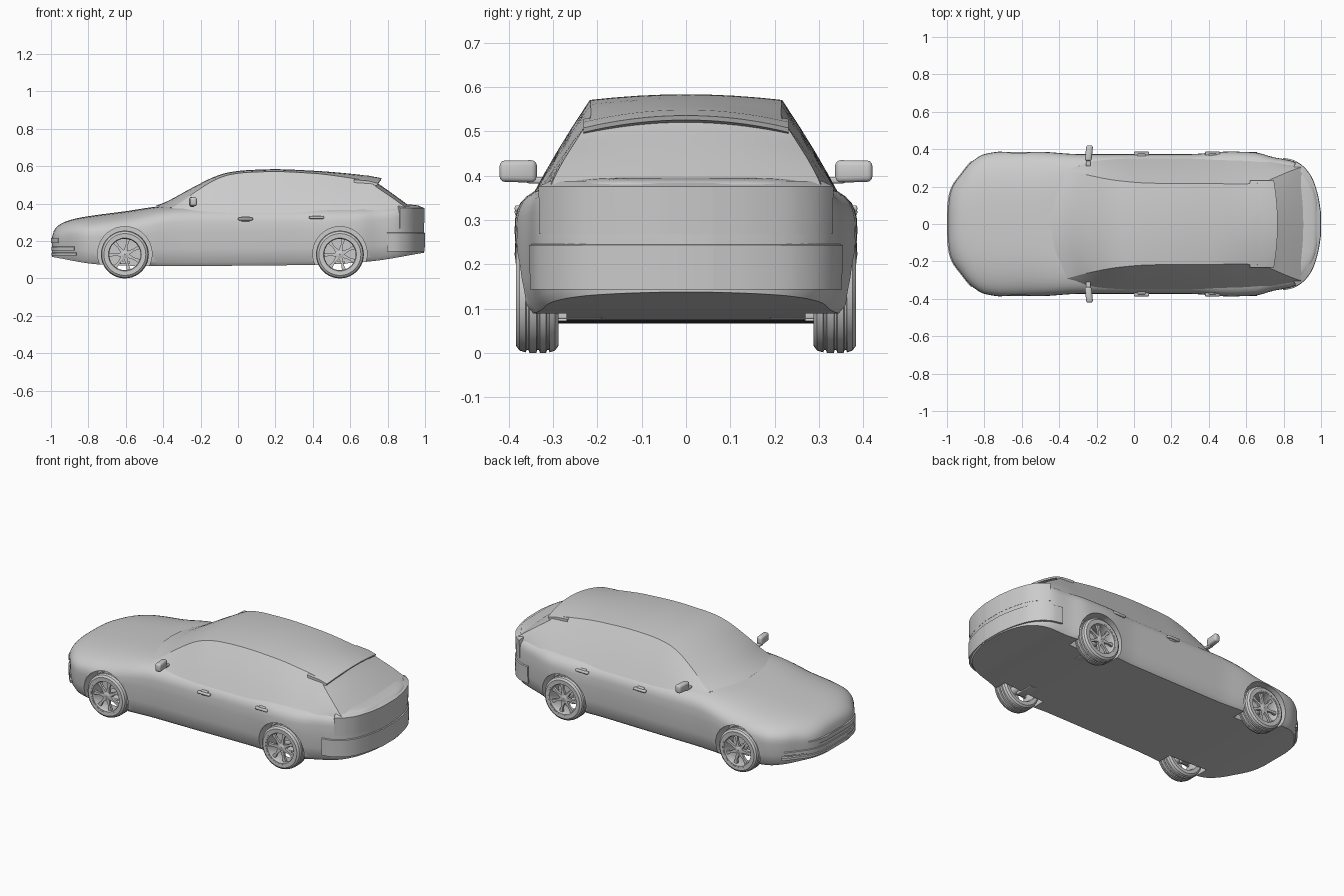
import bpy, bmesh, math
from mathutils import Matrix, Vector

cube = bpy.data.objects.get("Cube")
if cube:
    bpy.data.objects.remove(cube)

paint = bpy.data.materials.new("plain_grey")
paint.use_nodes = True
paint.diffuse_color = (0.6, 0.6, 0.6, 1)
paint.node_tree.nodes["Principled BSDF"].inputs["Base Color"].default_value = (0.6, 0.6, 0.6, 1)


def curve(keys):
    """Smooth monotone interpolation through (position, value) keys."""
    xs, ys = zip(*keys)
    d = [(ys[i + 1] - ys[i]) / (xs[i + 1] - xs[i]) for i in range(len(xs) - 1)]
    m = [d[0]] + [2 * a * b / (a + b) if a * b > 0 else 0 for a, b in zip(d, d[1:])] + [d[-1]]

    def f(x):
        x = min(max(x, xs[0]), xs[-1])
        i = max(k for k in range(len(d)) if xs[k] <= x)
        h = xs[i + 1] - xs[i]
        t = (x - xs[i]) / h
        a = ys[i] + t * t * (3 - 2 * t) * (ys[i + 1] - ys[i])
        return a + h * t * (1 - t) * ((1 - t) * m[i] - t * m[i + 1])
    return f


def finish(name, bm, angle=35):
    bmesh.ops.recalc_face_normals(bm, faces=bm.faces[:])
    mesh = bpy.data.meshes.new(name)
    bm.to_mesh(mesh)
    bm.free()
    ob = bpy.data.objects.new(name, mesh)
    bpy.context.collection.objects.link(ob)
    mesh.materials.append(paint)
    smooth(ob, angle)
    return ob


def smooth(ob, angle=35):
    bpy.ops.object.select_all(action='DESELECT')
    ob.select_set(True)
    bpy.context.view_layer.objects.active = ob
    bpy.ops.object.shade_smooth_by_angle(angle=math.radians(angle))


def loft(name, rings, cyclic=False, angle=35):
    """Skin a list of closed rings; cap the ends unless cyclic."""
    bm = bmesh.new()
    vs = [[bm.verts.new(p) for p in r] for r in rings]
    pairs = list(zip(vs, vs[1:])) + ([(vs[-1], vs[0])] if cyclic else [])
    for a, b in pairs:
        for i in range(len(a)):
            j = (i + 1) % len(a)
            bm.faces.new((a[i], a[j], b[j], b[i]))
    if not cyclic:
        bm.faces.new(vs[0])
        bm.faces.new(vs[-1])
    return finish(name, bm, angle)


def boxes(name, specs, bevel=0.0, shape=None):
    """One object from boxes given as (matrix, size)."""
    bm = bmesh.new()
    for mat, size in specs:
        bmesh.ops.create_cube(bm, size=1, matrix=mat @ Matrix.Diagonal((*size, 1)))
    if shape:
        for v in bm.verts:
            shape(v.co)
    if bevel:
        bmesh.ops.bevel(bm, geom=bm.edges[:], offset=bevel, segments=3, profile=0.5, affect='EDGES')
    return finish(name, bm)


def lathe(name, profile, x, y, z, n=40):
    """Spin a closed (y, radius) profile about a wheel axle."""
    rings = []
    for k in range(n):
        a = math.tau * k / n
        rings.append([(x + r * math.cos(a), y + o, z + r * math.sin(a)) for o, r in profile])
    return loft(name, rings, cyclic=True)


def both(half):
    """Mirror a half section that runs from bottom centre to top centre."""
    return half + [(x, -y, z) for x, y, z in half[-2:0:-1]]


# Body outline curves along the length
width = curve([(-1, .10), (-.99, .16), (-.97, .21), (-.93, .265), (-.87, .335), (-.8, .375),
               (-.7, .388), (-.5, .386), (-.3, .374), (.3, .374), (.52, .388), (.65, .383),
               (.75, .357), (.85, .338), (.9, .31), (.95, .25), (.985, .15), (1, .06)])
floor = curve([(-1, .115), (-.75, .075), (-.5, .066), (.4, .072), (.7, .09), (1, .137)])
deck = curve([(-1, .22), (-.99, .255), (-.97, .28), (-.93, .303), (-.85, .325), (-.6, .36),
              (-.42, .386), (-.3, .395), (.8, .395), (.9, .396), (.97, .39), (1, .37)])
power = curve([(-1, 2.6), (-.6, 2.8), (-.3, 4), (.6, 4), (.9, 6), (1, 7)])

# Lower body
rings = []
steps = 70
for i in range(steps + 1):
    x = -math.cos(math.pi * i / steps)
    w, zb, zt, n = width(x), floor(x), deck(x), power(x)
    zm = min(.25, zb + .55 * (zt - zb))
    half = [(0, zb), (.5 * w, zb), (.92 * w, zb), (.965 * w, zb + .02), (.99 * w, (zb + zm) / 2)]
    for k in range(13):
        a = math.pi / 2 * k / 12
        half.append((w * max(math.cos(a), 0) ** (2 / n), zm + (zt - zm) * math.sin(a) ** (2 / n)))
    half[-1] = (0, zt)
    rings.append(both([(x * .994, y, z) for y, z in half]))
body = loft("lower_body", rings)

# Wheel arches cut into the body
axles = {"front": -.605, "rear": .545}
for ax in axles.values():
    for s in (-1, 1):
        bm = bmesh.new()
        bmesh.ops.create_cone(bm, cap_ends=True, segments=48, radius1=.145, radius2=.145, depth=.2,
                              matrix=Matrix.Translation((ax, s * .37, .132)) @ Matrix.Rotation(math.pi / 2, 4, 'X'))
        cutter = finish("arch_cutter", bm)
        cutter.hide_render = True
        mod = body.modifiers.new("arch", 'BOOLEAN')
        mod.operation, mod.solver, mod.object = 'DIFFERENCE', 'EXACT', cutter
        bpy.context.view_layer.objects.active = body
        bpy.ops.object.modifier_apply(modifier=mod.name)
        bpy.data.objects.remove(cutter)
smooth(body, 35)

# Cabin: windscreen, roof, side glass and tailgate glass
roof = curve([(-.44, .388), (-.39, .407), (-.25, .482), (-.12, .546), (-.05, .567), (.05, .579),
              (.2, .584), (.4, .576), (.6, .56), (.7, .546), (.735, .518), (.82, .458), (.92, .385)])
rail = curve([(-.44, .29), (-.25, .255), (-.08, .23), (.1, .218), (.6, .215), (.7, .222),
              (.735, .24), (.9, .30), (.92, .305)])
base = curve([(-.44, .31), (-.3, .342), (0, .35), (.5, .35), (.7, .342), (.92, .31)])
crown = curve([(-.44, .01), (0, .012), (.4, .014), (.7, .026), (.92, .008)])
bow = curve([(-.44, .09), (-.1, .02), (.1, 0), (.7, 0), (.92, -.02)])
rings = []
stations = [-.44 + 1.14 * i / 44 for i in range(45)] + [.715, .735, .76, .79, .82, .85, .88, .9, .92]
for x in stations:
    yt, yb, zr, c = rail(x), base(x), roof(x), crown(x)
    ze = zr - c
    half = [(0, .35), (yb, .35)]
    for t in (.25, .5, .75):
        half.append((yb + (yt - yb) * t + .016 * t * (1 - t), .35 + (ze - .35) * t))
    half += [(yt * (1 - t), zr - c * (1 - t) ** 2) for t in (0, .06, .25, .5, .75, 1)]
    rings.append(both([(x + bow(x) * (y / .3) ** 2 * (z > .3501 or y > 0), y, z) for y, z in half]))
loft("cabin", rings, angle=28)

# Roof spoiler overhanging the tailgate glass
rings = []
for k in range(-10, 11):
    t = k / 10
    y, drop = t * .232, .028 * t * t
    back = .768 - .02 * t * t
    rings.append([(.62, y, .556 - drop), (.70, y, .549 - drop), (back, y, .536 - drop),
                  (back - .004, y, .526 - drop), (.70, y, .515 - drop), (.62, y, .53 - drop)])
loft("roof_spoiler", rings, angle=25)


def band(name, end, start, z0, z1, d0, d1):
    """A strip wrapped round one end of the car, following its plan."""
    path = []
    for k in range(25):
        x = end * (start + (1 - start) * math.sin(math.pi / 2 * k / 24))
        path.append(Vector((x * .994, width(x))))
    path += [Vector((p.x, -p.y)) for p in reversed(path)]
    rings = []
    for i, p in enumerate(path):
        t = (path[min(i + 1, len(path) - 1)] - path[max(i - 1, 0)]).normalized()
        nrm = Vector((-t.y, t.x)) * end
        inner = Vector((end * .8 + (p.x - end * .8) * .85, p.y * .93))
        a, b = p + nrm * d0, p + nrm * d1
        rings.append([(*a, z0), (*b, z1), (*inner, z1 + .012), (*inner, z0)])
    loft(name, rings, angle=30)


# Tail panel, bumpers and grille bars
band("tail_lamp_panel", 1, .87, .268, .376, .001, .004)
band("rear_bumper", 1, .80, .143, .243, .004, .006)
band("front_bumper_lip", -1, .87, .122, .136, .004, .004)
band("front_bumper_bar", -1, .88, .15, .168, .004, .004)
band("grille_bar", -1, .965, .19, .215, .005, .005)

# Wheels: grooved tyre, rim, hub and spokes
tread = [(-.047, .095), (-.048, .112), (-.04, .123), (-.026, .127), (-.024, .122), (-.02, .122),
         (-.018, .128), (-.002, .128), (0, .122), (.004, .122), (.006, .128), (.02, .128),
         (.022, .122), (.026, .122), (.028, .127), (.04, .123), (.048, .112), (.047, .095)]
rim = [(-.045, .09), (-.045, .098), (.046, .098), (.046, .088), (.036, .084), (-.035, .084)]
hub = [(-.03, .002), (-.03, .02), (.03, .026), (.036, .018), (.037, .002)]
for end, ax in axles.items():
    for side, s in (("left", -1), ("right", 1)):
        tag, y, z = f"{end}_{side}", s * .336, .128
        lathe("tyre_" + tag, tread, ax, y, z)
        lathe("rim_" + tag, [(o * s, r) for o, r in rim], ax, y, z)
        lathe("hub_" + tag, [(o * s, r) for o, r in hub], ax, y, z, 20)
        specs = []
        for k in range(7):
            for lean in (-.16, .16):
                turn = Matrix.Rotation(math.tau * k / 7 + .2, 4, 'Y')
                spoke = Matrix.Translation((0, 0, .053)) @ Matrix.Rotation(lean, 4, 'Y')
                specs.append((Matrix.Translation((ax, y + s * .028, z)) @ turn @ spoke, (.011, .014, .07)))
        boxes("spokes_" + tag, specs)
        boxes("suspension_arm_" + tag, [(Matrix.Translation((ax, s * .25, .085)), (.05, .12, .018))], .004)

# Door mirrors and door handles
for side, s in (("left", -1), ("right", 1)):
    def taper(co):
        if abs(co.y) > .4:
            co.z = .412 + (co.z - .412) * .8
            co.x += .008
        else:
            co.z = .408 + (co.z - .408) * .85
    boxes("mirror_" + side, [(Matrix.Translation((-.245, s * .379, .41)), (.036, .084, .06))], .012, taper)
    boxes("mirror_stalk_" + side, [(Matrix.Translation((-.245, s * .335, .39)), (.025, .05, .014))], .004)
    for door, hx, hz in (("front", .04, .318), ("rear", .42, .326)):
        boxes(f"{door}_door_handle_{side}",
              [(Matrix.Translation((hx, s * .377, hz)), (.08, .02, .014)),
               (Matrix.Translation((hx, s * .368, hz)), (.045, .016, .028))], .005)
